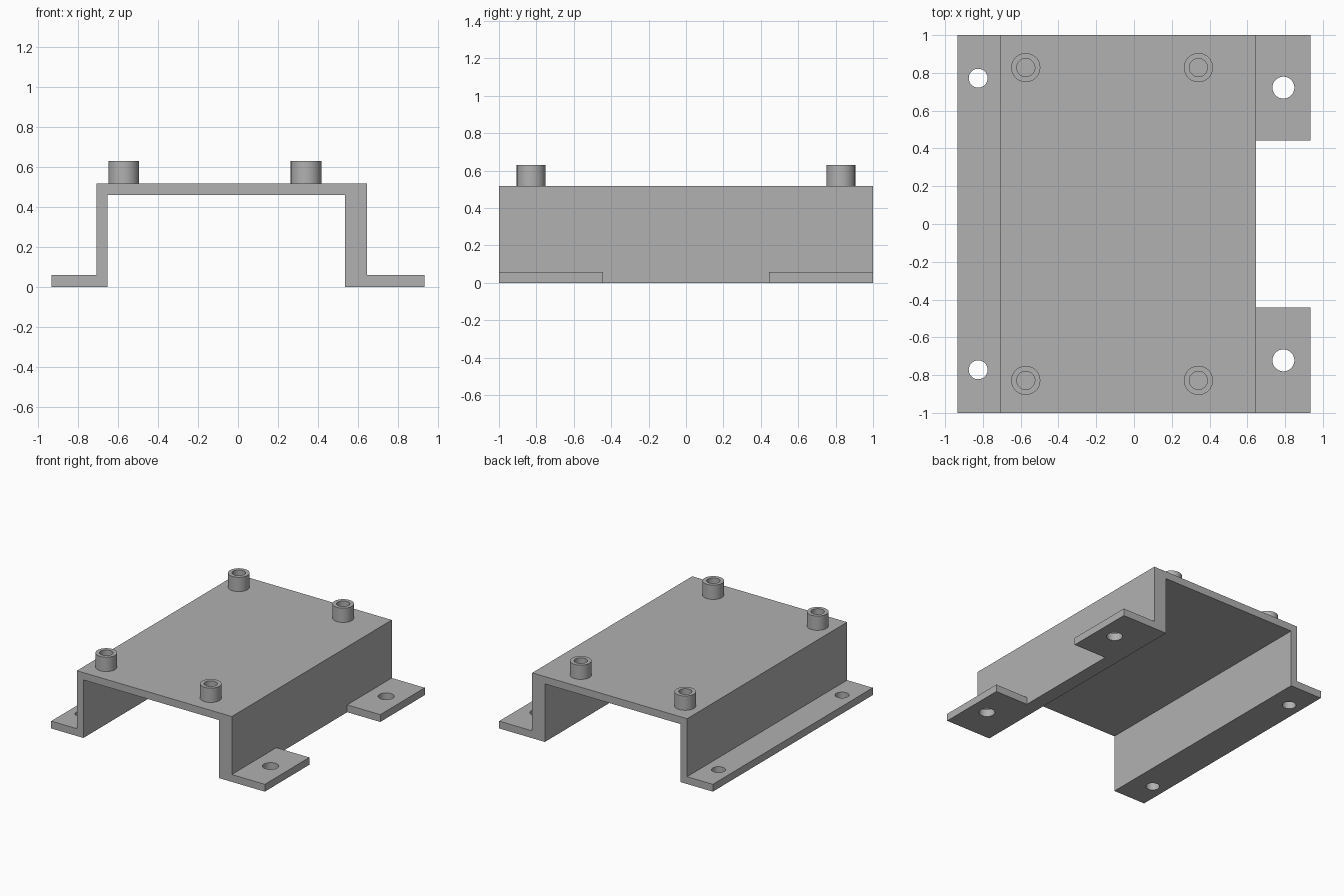
import bpy
import bmesh
import math
from mathutils import Matrix, Vector

default = bpy.data.objects.get("Cube")
if default:
    bpy.data.objects.remove(default)

GREY = (0.44, 0.44, 0.44, 1)
mat = bpy.data.materials.new("plain grey")
mat.use_nodes = True
mat.diffuse_color = GREY
mat.node_tree.nodes["Principled BSDF"].inputs["Base Color"].default_value = GREY

SHEET = 0.058       # sheet thickness
TOP = 0.517         # top of the plate
WALL_X = 0.646      # outer face of the thick wall
TAB_Y = 0.443       # inner edge of the tabs
EDGE = 0.935        # outer flange edges


def make_object(name, bm):
    bmesh.ops.recalc_face_normals(bm, faces=bm.faces)
    mesh = bpy.data.meshes.new(name)
    bm.to_mesh(mesh)
    bm.free()
    mesh.materials.append(mat)
    obj = bpy.data.objects.new(name, mesh)
    bpy.context.collection.objects.link(obj)
    return obj


def activate(obj):
    bpy.ops.object.select_all(action='DESELECT')
    obj.select_set(True)
    bpy.context.view_layer.objects.active = obj


# Bracket: bent-sheet section swept from front to back
section = [(-EDGE, 0), (-0.653, 0), (-0.653, TOP - SHEET), (0.535, TOP - SHEET),
           (0.535, 0), (WALL_X, 0), (WALL_X, TOP), (-0.71, TOP),
           (-0.71, SHEET), (-EDGE, SHEET)]
bm = bmesh.new()
face = bm.faces.new([bm.verts.new((x, -1, z)) for x, z in section])
swept = bmesh.ops.extrude_face_region(bm, geom=[face], use_keep_orig=True)
bmesh.ops.translate(bm, vec=(0, 2, 0),
                    verts=[g for g in swept["geom"] if isinstance(g, bmesh.types.BMVert)])
bmesh.ops.recalc_face_normals(bm, faces=bm.faces)

# Mounting tabs: pulled out of the wall's lower corners
for co, normal in (((0, TAB_Y, 0), (0, 1, 0)), ((0, -TAB_Y, 0), (0, 1, 0)),
                   ((0, 0, SHEET), (0, 0, 1))):
    bmesh.ops.bisect_plane(bm, geom=bm.verts[:] + bm.edges[:] + bm.faces[:],
                           plane_co=co, plane_no=normal)
bm.normal_update()
feet = []
for f in bm.faces:
    c = f.calc_center_median()
    if f.normal.x > 0.9 and c.x > WALL_X - 0.01 and c.z < SHEET and abs(c.y) > TAB_Y:
        feet.append(f)
pulled = bmesh.ops.extrude_face_region(bm, geom=feet)
bmesh.ops.translate(bm, vec=(EDGE - WALL_X, 0, 0),
                    verts=[g for g in pulled["geom"] if isinstance(g, bmesh.types.BMVert)])
bmesh.ops.dissolve_limit(bm, angle_limit=math.radians(1),
                         verts=bm.verts[:], edges=bm.edges[:])
bracket = make_object("bracket", bm)

# Screw holes through both flanges
bm = bmesh.new()
for x, y, radius in ((-0.825, 0.772, 0.05), (0.791, 0.722, 0.058)):
    for side in (-1, 1):
        bmesh.ops.create_cone(bm, cap_ends=True, segments=48, radius1=radius,
                              radius2=radius, depth=0.3,
                              matrix=Matrix.Translation((x, y * side, SHEET / 2)))
cutter = make_object("hole_cutter", bm)
cutter.hide_render = True
cut = bracket.modifiers.new("holes", 'BOOLEAN')
cut.operation = 'DIFFERENCE'
cut.solver = 'EXACT'
cut.object = cutter
activate(bracket)
bpy.ops.object.modifier_apply(modifier=cut.name)
bpy.data.objects.remove(cutter)
bpy.ops.object.shade_smooth_by_angle(angle=math.radians(30))


# Standoffs: hollow round posts on the plate
def standoff(name, x, y):
    outer, inner, height = 0.077, 0.048, 0.113
    bm = bmesh.new()
    ring = [bm.verts.new((r, 0, z)) for r, z in
            ((inner, 0), (inner, height), (outer, height), (outer, 0))]
    edges = [bm.edges.new((ring[i], ring[(i + 1) % 4])) for i in range(4)]
    bmesh.ops.spin(bm, geom=ring + edges, cent=(0, 0, 0), axis=(0, 0, 1),
                   angle=math.tau, steps=48, use_merge=True)
    bmesh.ops.remove_doubles(bm, verts=bm.verts, dist=0.0005)
    obj = make_object(name, bm)
    obj.location = Vector((x, y, TOP))
    activate(obj)
    bpy.ops.object.shade_smooth_by_angle(angle=math.radians(30))


for side, x in (("right", -0.573), ("left", 0.341)):
    for end, y in (("front", -0.828), ("back", 0.828)):
        standoff(f"{end}_{side}_standoff", x, y)
